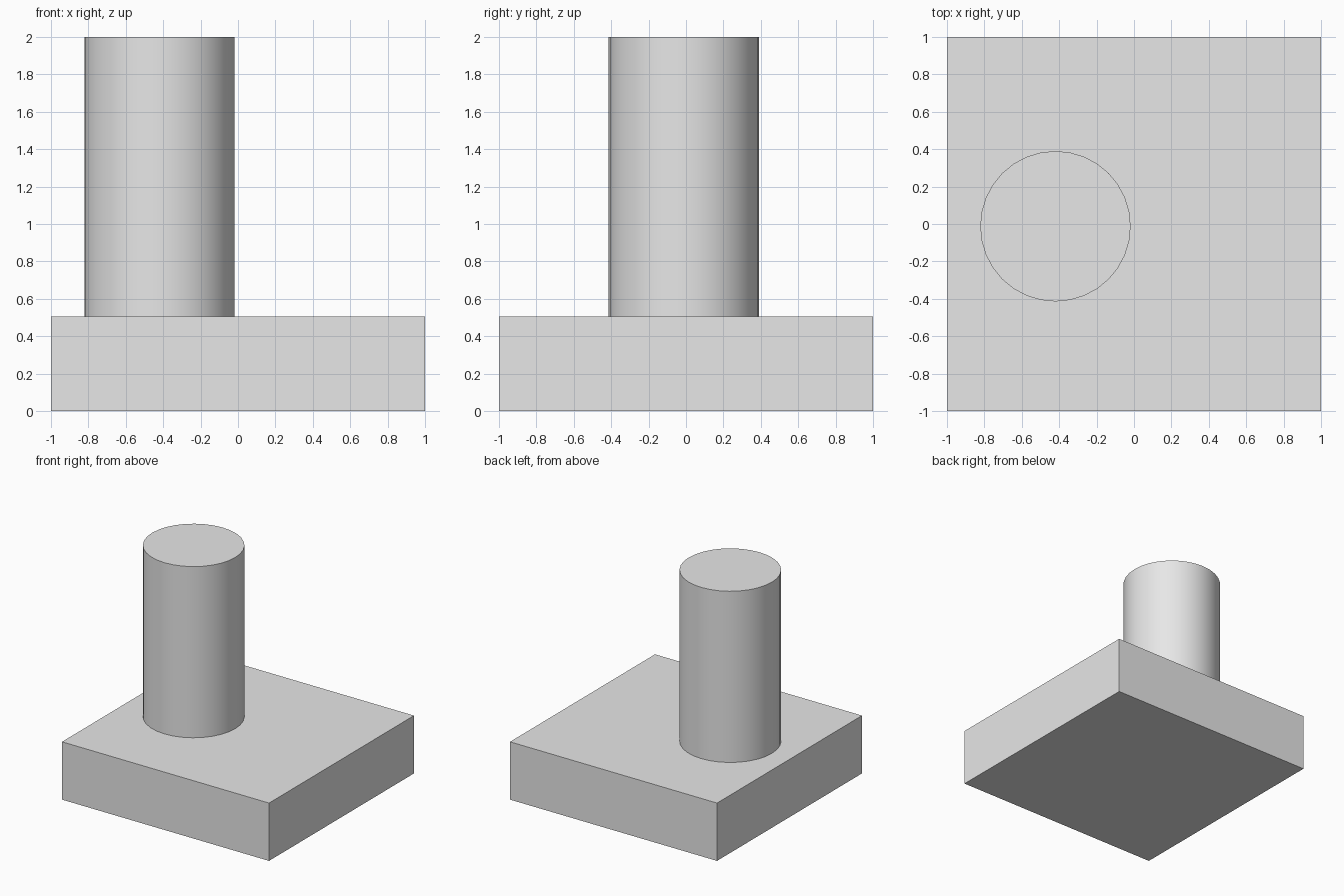
import bpy
import math

default_cube = bpy.data.objects.get("Cube")
if default_cube:
    bpy.data.objects.remove(default_cube, do_unlink=True)

# Single plain grey
grey = bpy.data.materials.new("light_grey")
grey.use_nodes = True
grey.diffuse_color = (0.8, 0.8, 0.8, 1)
grey.node_tree.nodes["Principled BSDF"].inputs["Base Color"].default_value = (0.8, 0.8, 0.8, 1)

BASE_TOP = 0.505
POST_TOP = 2.0


def finish(name):
    obj = bpy.context.object
    obj.name = name
    obj.data.materials.append(grey)
    bpy.ops.object.transform_apply(location=False, rotation=False, scale=True)
    return obj


# Square base slab
bpy.ops.mesh.primitive_cube_add(size=1, location=(0, 0, BASE_TOP / 2))
bpy.context.object.scale = (2, 2, BASE_TOP)
finish("base_slab")

# Round post, standing off-centre on the slab
bpy.ops.mesh.primitive_cylinder_add(
    vertices=32, radius=0.402, depth=POST_TOP - BASE_TOP,
    location=(-0.42, -0.012, (POST_TOP + BASE_TOP) / 2))
finish("round_post")
bpy.ops.object.shade_smooth_by_angle(angle=math.radians(30))
